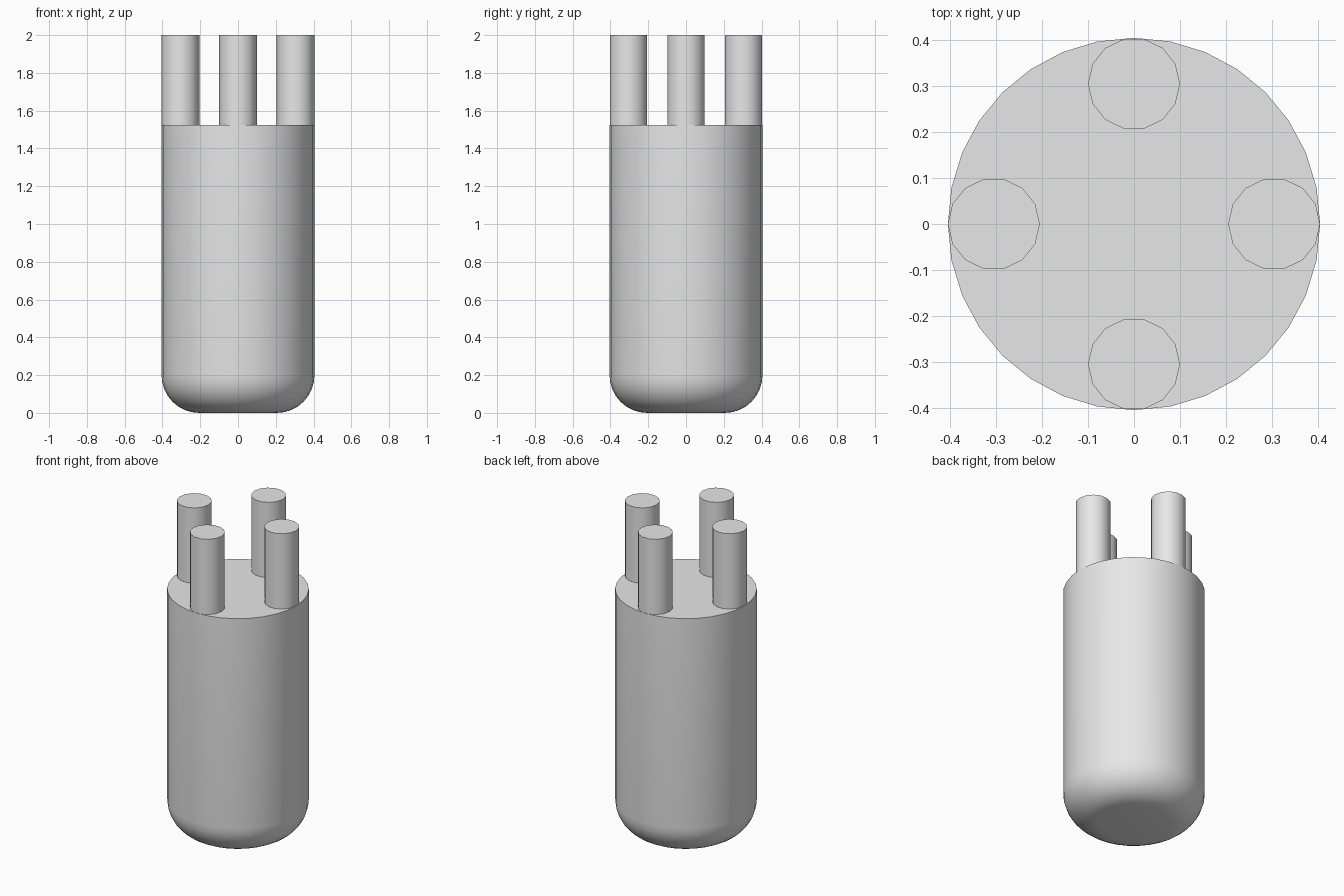
import bpy
import bmesh
import math
from mathutils import Matrix, Vector

BODY_RADIUS, BODY_TOP, FILLET = 0.405, 1.525, 0.2
PIN_RADIUS, PIN_OFFSET, TOTAL_HEIGHT = 0.1, 0.305, 2.0

cube = bpy.data.objects.get("Cube")
if cube:
    bpy.data.objects.remove(cube, do_unlink=True)

grey = bpy.data.materials.new("light_grey")
grey.use_nodes = True
grey.diffuse_color = (0.8, 0.8, 0.8, 1)
grey.node_tree.nodes["Principled BSDF"].inputs["Base Color"].default_value = (0.8, 0.8, 0.8, 1)


def finish(bm, name):
    """Turn a bmesh into a smooth grey object with sharp rims."""
    bmesh.ops.recalc_face_normals(bm, faces=bm.faces[:])
    mesh = bpy.data.meshes.new(name)
    bm.to_mesh(mesh)
    bm.free()
    mesh.materials.append(grey)
    obj = bpy.data.objects.new(name, mesh)
    bpy.context.collection.objects.link(obj)
    bpy.ops.object.select_all(action="DESELECT")
    obj.select_set(True)
    bpy.context.view_layer.objects.active = obj
    bpy.ops.object.shade_smooth_by_angle(angle=math.radians(30))
    return obj


# Body: a lathed profile with a rounded lower rim and a flat top
profile = []
for i in range(9):
    a = math.pi / 2 * i / 8
    profile.append((BODY_RADIUS - FILLET + FILLET * math.sin(a), FILLET - FILLET * math.cos(a)))
profile.append((BODY_RADIUS, BODY_TOP))

bm = bmesh.new()
verts = [bm.verts.new((r, 0, z)) for r, z in profile]
edges = [bm.edges.new(pair) for pair in zip(verts, verts[1:])]
bmesh.ops.spin(bm, geom=verts + edges, cent=Vector(), axis=Vector((0, 0, 1)),
               angle=math.tau, steps=32, use_merge=True)
bmesh.ops.remove_doubles(bm, verts=bm.verts[:], dist=0.0001)
bmesh.ops.holes_fill(bm, edges=[e for e in bm.edges if e.is_boundary], sides=0)
finish(bm, "body")

# Pins: four rods standing just inside the top rim
PIN_SPOTS = {"left": (1, 0), "right": (-1, 0), "front": (0, -1), "back": (0, 1)}
for side, (dx, dy) in PIN_SPOTS.items():
    bm = bmesh.new()
    # the first vertex of each rod points along x
    place = Matrix.Translation((dx * PIN_OFFSET, dy * PIN_OFFSET, (BODY_TOP + TOTAL_HEIGHT) / 2))
    bmesh.ops.create_cone(bm, cap_ends=True, segments=14, radius1=PIN_RADIUS, radius2=PIN_RADIUS,
                          depth=TOTAL_HEIGHT - BODY_TOP,
                          matrix=place @ Matrix.Rotation(math.pi / 2, 4, "Z"))
    finish(bm, side + "_pin")
